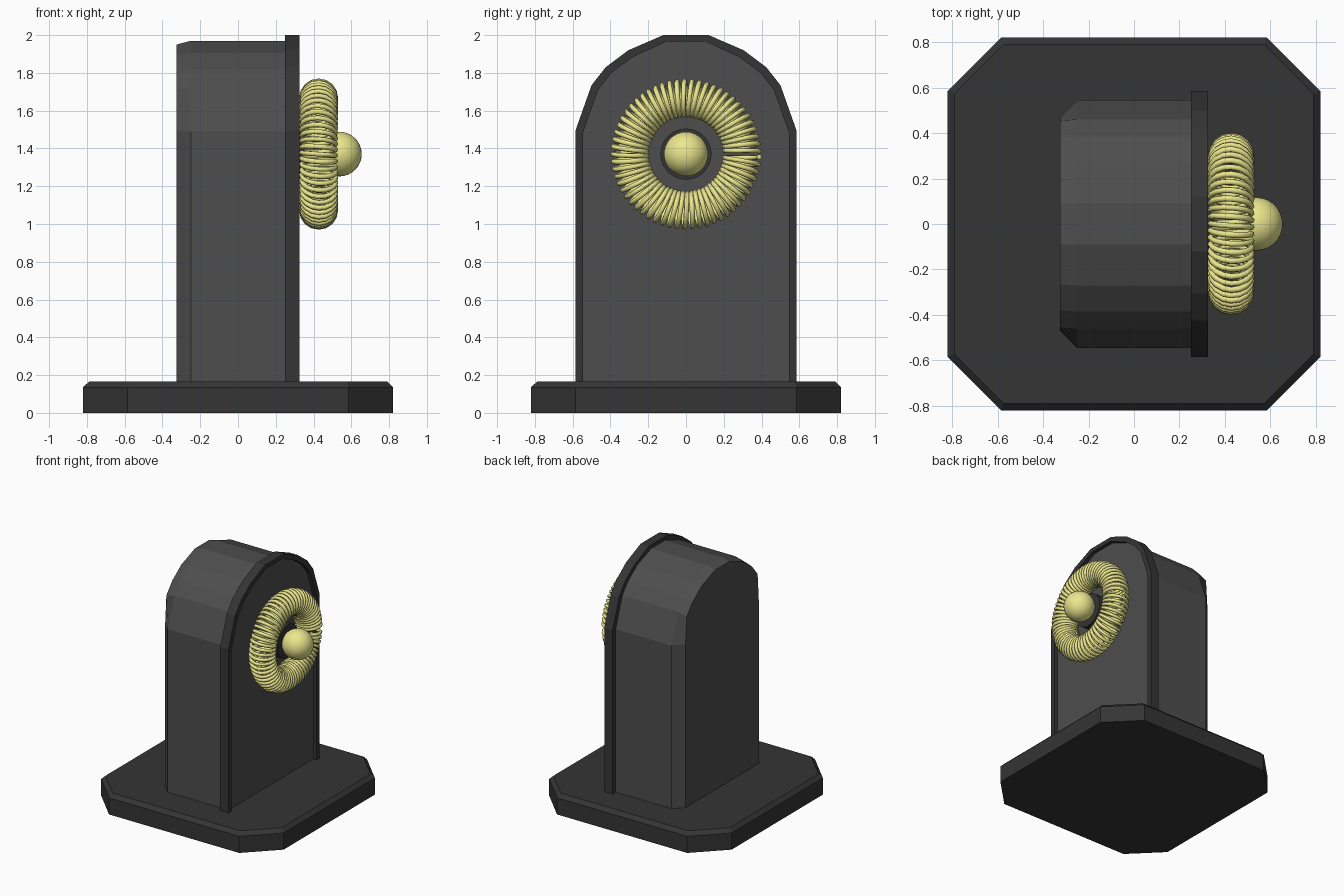
import bpy, bmesh
from math import pi, sin, cos

if "Cube" in bpy.data.objects:
    bpy.data.objects.remove(bpy.data.objects["Cube"])


def material(name, colour):
    m = bpy.data.materials.new(name)
    m.diffuse_color = (*colour, 1)
    m.use_nodes = True
    m.node_tree.nodes["Principled BSDF"].inputs["Base Color"].default_value = m.diffuse_color
    return m


YELLOW = material("pale_yellow", (0.83, 0.80, 0.27))
DARK = material("dark_grey", (0.035, 0.035, 0.035))
GREY = material("mid_grey", (0.075, 0.075, 0.075))


def loft(name, rings, mat):
    """Skin a stack of equal-length rings and cap both ends."""
    bm = bmesh.new()
    loops = [[bm.verts.new(p) for p in ring] for ring in rings]
    n = len(loops[0])
    for a, b in zip(loops, loops[1:]):
        for i in range(n):
            j = (i + 1) % n
            bm.faces.new((a[i], a[j], b[j], b[i]))
    bm.faces.new(loops[0])
    bm.faces.new(loops[-1])
    bmesh.ops.recalc_face_normals(bm, faces=bm.faces)
    me = bpy.data.meshes.new(name)
    bm.to_mesh(me)
    bm.free()
    ob = bpy.data.objects.new(name, me)
    bpy.context.collection.objects.link(ob)
    me.materials.append(mat)
    return ob


def arch(half):
    """Mirror a half profile (y, z), listed from foot to crown."""
    return half + [(-y, z) for y, z in reversed(half)]


def at_x(x, profile):
    return [(x, y, z) for y, z in profile]


def octagon(r, c, z):
    return [(r, -c, z), (r, c, z), (c, r, z), (-c, r, z),
            (-r, c, z), (-r, -c, z), (-c, -r, z), (c, -r, z)]


# Octagonal foot with chamfered top edge
loft("base", [octagon(0.82, 0.585, 0), octagon(0.82, 0.585, 0.135),
              octagon(0.79, 0.572, 0.165)], DARK)

# Arched body: back edge chamfered on the sides, only slightly at the crown
front = arch([(0.545, 0.12), (0.545, 1.49), (0.46, 1.73), (0.385, 1.82),
              (0.27, 1.905), (0.09, 1.97)])
back = arch([(0.47, 0.12), (0.47, 1.49), (0.455, 1.71), (0.38, 1.80),
             (0.265, 1.885), (0.09, 1.95)])
loft("body", [at_x(-0.325, back), at_x(-0.25, front), at_x(0.295, front)], GREY)

# Raised rim around the face panel
outer = arch([(0.585, 0.12), (0.585, 1.495), (0.50, 1.735), (0.425, 1.83),
              (0.305, 1.92), (0.12, 2.0)])
inner = arch([(0.545, 0.12), (0.545, 1.485), (0.465, 1.71), (0.395, 1.80),
              (0.28, 1.885), (0.105, 1.965)])
u_shape = outer + inner[::-1]
loft("face_rim", [at_x(0.25, u_shape), at_x(0.325, u_shape)], DARK)

# Coil spring wound round into a ring
ZC = 1.37
TURNS, STEPS = 60, 16
count = TURNS * STEPS
curve = bpy.data.curves.new("coil_ring", 'CURVE')
curve.dimensions = '3D'
curve.bevel_depth = 0.0135
curve.bevel_resolution = 1
curve.use_fill_caps = True
spline = curve.splines.new('POLY')
spline.points.add(count)
for i, p in enumerate(spline.points):
    a = 2 * pi * (0.006 + 0.988 * i / count)
    b = 2 * pi * i / STEPS
    r = 0.297 + 0.09 * cos(b)
    p.co = (0.427 + 0.09 * sin(b), r * cos(a), ZC + r * sin(a), 1)
coil = bpy.data.objects.new("coil_ring", curve)
bpy.context.collection.objects.link(coil)
curve.materials.append(YELLOW)
dg = bpy.context.evaluated_depsgraph_get()
mesh = bpy.data.meshes.new_from_object(coil.evaluated_get(dg))
bpy.data.objects.remove(coil)
coil = bpy.data.objects.new("coil_ring", mesh)
bpy.context.collection.objects.link(coil)
mesh.shade_smooth()

# Dark hub holding the ball
bpy.ops.mesh.primitive_cylinder_add(vertices=32, radius=0.135, depth=0.17,
                                    location=(0.365, 0, ZC), rotation=(0, pi / 2, 0))
hub = bpy.context.object
hub.name = "hub"
hub.data.materials.append(DARK)
bpy.ops.object.shade_smooth_by_angle()

# Ball at the centre of the coil
bpy.ops.mesh.primitive_uv_sphere_add(segments=32, ring_count=16, radius=0.118,
                                     location=(0.537, 0, ZC))
ball = bpy.context.object
ball.name = "ball"
ball.data.materials.append(YELLOW)
bpy.ops.object.shade_smooth()
